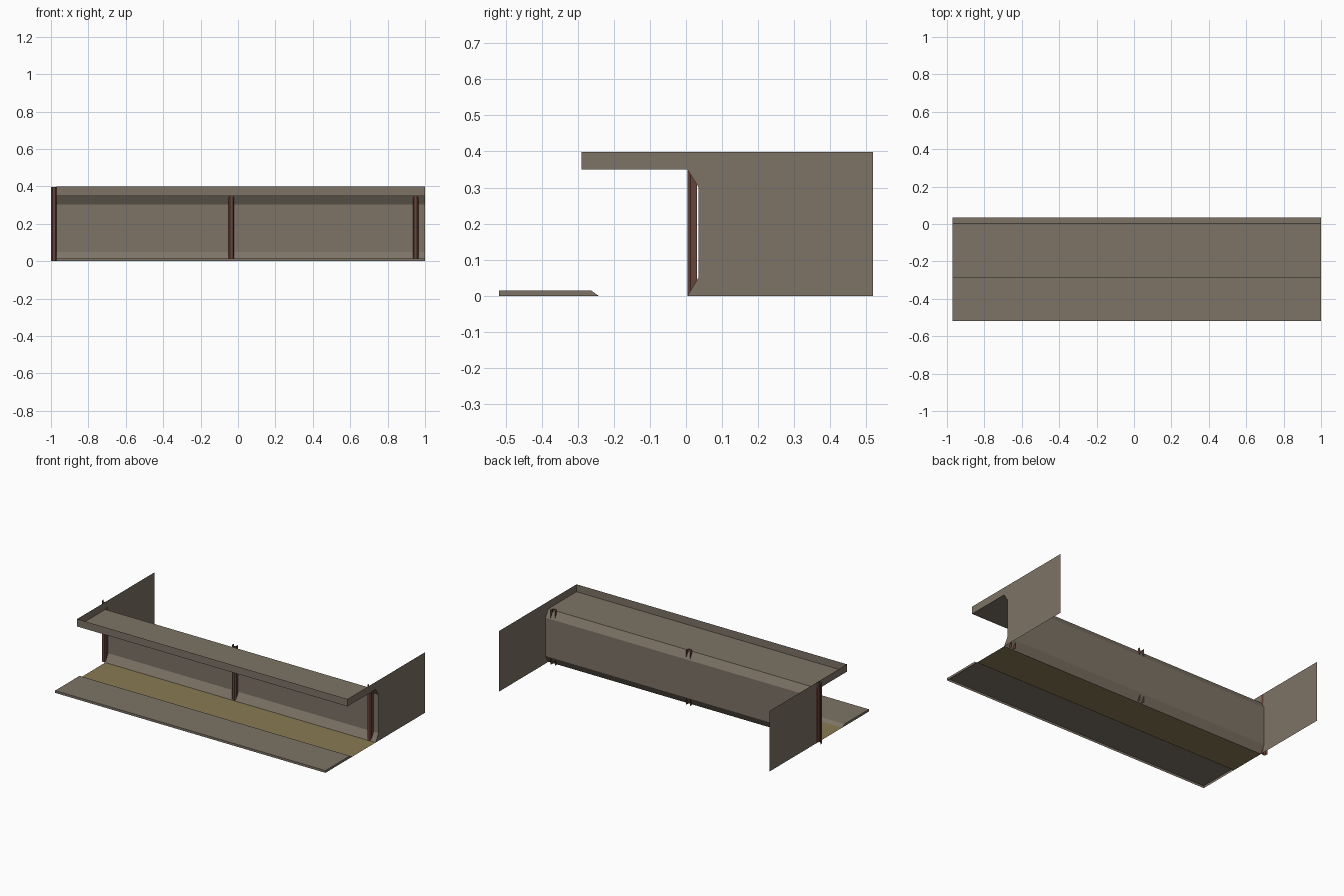
import bpy

if "Cube" in bpy.data.objects:
    bpy.data.objects.remove(bpy.data.objects["Cube"])

X0, X1 = -0.97, 1.0          # ends of the long section


def material(name, rgb):
    m = bpy.data.materials.new(name)
    m.diffuse_color = (*rgb, 1)
    m.use_nodes = True
    m.node_tree.nodes["Principled BSDF"].inputs["Base Color"].default_value = m.diffuse_color
    return m


CONCRETE = material("warm grey concrete", (0.205, 0.172, 0.133))
OLIVE = material("olive floor", (0.246, 0.195, 0.088))
RUST = material("red brown steel", (0.135, 0.058, 0.042))


def make(name, verts, faces, mat):
    me = bpy.data.meshes.new(name)
    me.from_pydata(verts, [], faces)
    me.materials.append(mat)
    ob = bpy.data.objects.new(name, me)
    bpy.context.collection.objects.link(ob)
    return ob


def extrude_x(name, profile, mat):
    """Open sheet: a (y, z) profile swept along x."""
    n = len(profile)
    verts = [(x, y, z) for x in (X0, X1) for y, z in profile]
    faces = [(i, n + i, n + i + 1, i + 1) for i in range(n - 1)]
    return make(name, verts, faces, mat)


def panel(name, x, outline, mat):
    """Flat sheet at one x position."""
    order = outline if x > 0 else outline[::-1]
    return make(name, [(x, y, z) for y, z in order],
                [tuple(range(len(order)))], mat)


# Back wall with sloped top and bottom, ceiling and upright front lip
wall = [(0.004, 0), (0.034, 0.05), (0.034, 0.302), (0.004, 0.35)]
extrude_x("back_wall", wall, CONCRETE)
extrude_x("ceiling", [(0.004, 0.35), (-0.289, 0.35), (-0.289, 0.399)], CONCRETE)

# Floor and raised ledge with sloped inner edge
extrude_x("floor", [(-0.242, 0), (0.004, 0)], OLIVE)
ledge = [(-0.518, 0), (-0.518, 0.015), (-0.264, 0.015), (-0.242, 0)]
extrude_x("front_ledge", ledge, CONCRETE)

# End sheets closing the cavity behind the wall and above the ceiling
side = wall + [(-0.289, 0.35), (-0.289, 0.399), (0.518, 0.399), (0.518, 0)]
for label, x in (("left", X0), ("right", X1)):
    panel(label + "_end_panel", x, side, CONCRETE)
    panel(label + "_ledge_end", x, ledge, CONCRETE)

# Steel posts: open channels with bevelled front corners
channel = [(-0.015, 0.03), (-0.015, 0.012), (-0.008, 0.004),
           (0.008, 0.004), (0.015, 0.012), (0.015, 0.03)]
for label, cx, top in (("left", -0.985, 0.398), ("middle", -0.036, 0.36),
                       ("right", 0.95, 0.36)):
    n = len(channel)
    verts = [(cx + x, y, z) for z in (0, top) for x, y in channel]
    faces = [(i, i + 1, n + i + 1, n + i) for i in range(n - 1)]
    make(label + "_post", verts, faces, RUST)
